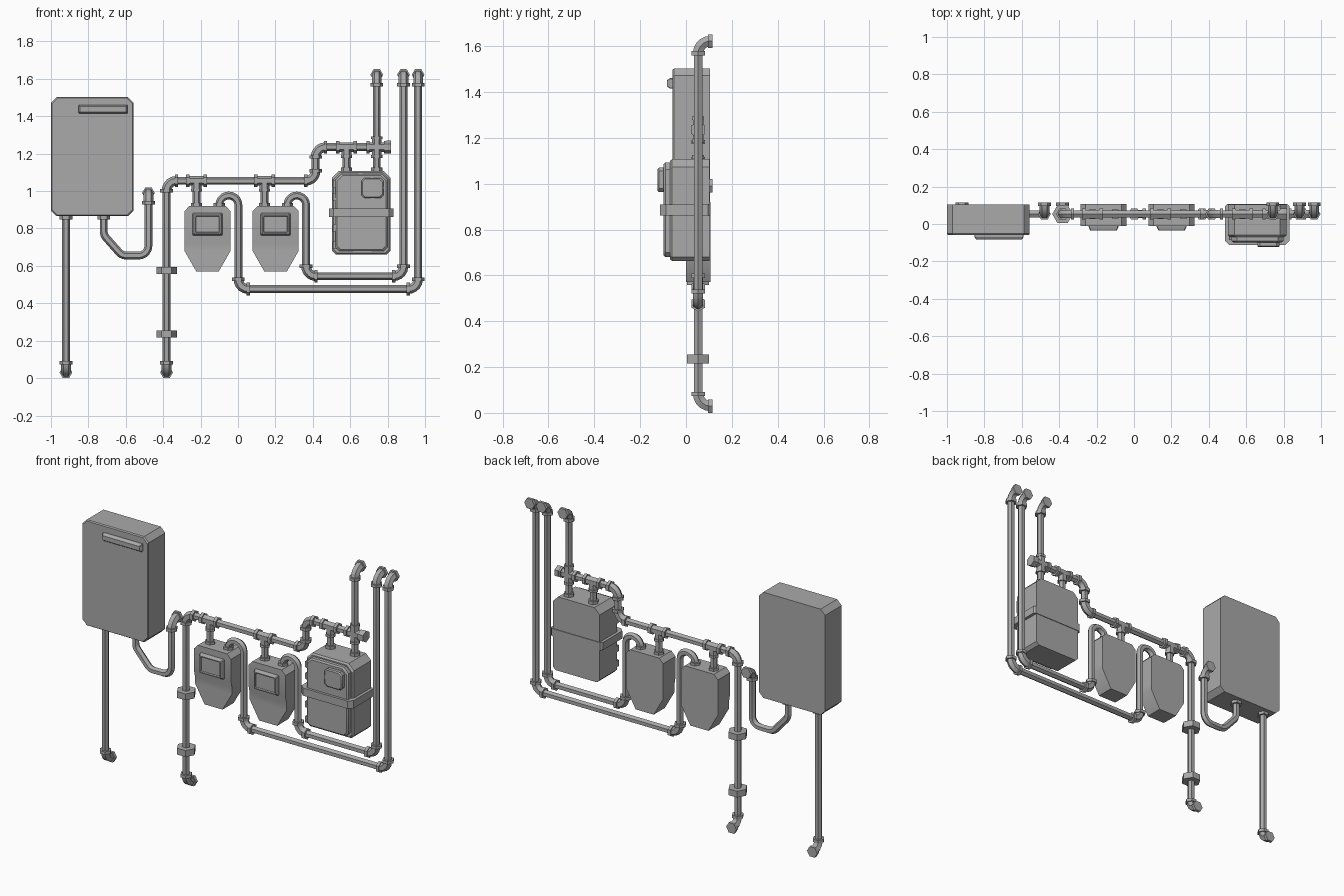
import bpy, bmesh, math
from mathutils import Vector

if "Cube" in bpy.data.objects:
    bpy.data.objects.remove(bpy.data.objects["Cube"], do_unlink=True)

GREY = (0.4, 0.4, 0.4, 1)
metal = bpy.data.materials.new("painted grey metal")
metal.use_nodes = True
metal.diffuse_color = GREY
metal.node_tree.nodes["Principled BSDF"].inputs["Base Color"].default_value = GREY

PY = 0.053                 # depth of the pipe plane
PIPE, FIT, FLANGE = 0.021, 0.026, 0.034
BEND = 0.053
WALL = 0.115               # where stub ends meet the wall


def loft(name, rings):
    """Bridge equal-length rings and cap both ends."""
    bm = bmesh.new()
    rows = [[bm.verts.new(p) for p in ring] for ring in rings]
    for a, b in zip(rows, rows[1:]):
        for i in range(len(a)):
            j = (i + 1) % len(a)
            bm.faces.new((a[i], a[j], b[j], b[i]))
    bm.faces.new(rows[0][::-1])
    bm.faces.new(rows[-1])
    bmesh.ops.recalc_face_normals(bm, faces=bm.faces)
    me = bpy.data.meshes.new(name)
    bm.to_mesh(me)
    bm.free()
    me.materials.append(metal)
    ob = bpy.data.objects.new(name, me)
    bpy.context.collection.objects.link(ob)
    return ob


def sweep(name, pts, r):
    """Six-sided tube along a path."""
    pts = [Vector(p) for p in pts]
    d = (pts[1] - pts[0]).normalized()
    ref = Vector((0, 0, 1)) if abs(d.x) > 0.7 else Vector((1, 0, 0))
    rings = []
    for i, p in enumerate(pts):
        t = (pts[min(i + 1, len(pts) - 1)] - pts[max(i - 1, 0)]).normalized()
        ref = d.rotation_difference(t) @ ref
        d = t
        side = t.cross(ref)
        rings.append([p + r * (ref * math.cos(a) + side * math.sin(a))
                      for a in (k * math.pi / 3 for k in range(6))])
    return loft(name, rings)


def flange(name, c, axis, r=FLANGE, half=0.009):
    c, axis = Vector(c), Vector(axis).normalized()
    return sweep(name, [c - axis * half, c + axis * half], r)


def bend(p, a, b, radius):
    """Arc points rounding the corner p between a and b."""
    d1, d2 = (p - a).normalized(), (b - p).normalized()
    th = d1.angle(d2)
    start = p - d1 * radius * math.tan(th / 2)
    n = (d2 - d1 * math.cos(th)) / math.sin(th)
    return [start + radius * (n * (1 - math.cos(f)) + d1 * math.sin(f))
            for f in (th * k / 5 for k in range(6))]


def run(name, pts, fitted=()):
    """Pipe run; corners listed in fitted get a thicker elbow and flanges."""
    pts = [Vector(p) for p in pts]
    path = [pts[0]]
    for i in range(1, len(pts) - 1):
        arc = bend(pts[i], pts[i - 1], pts[i + 1], BEND)
        path += arc
        if i in fitted:
            sweep(name + "_elbow", arc, FIT)
            flange(name + "_flange", arc[0], pts[i] - pts[i - 1])
            flange(name + "_flange", arc[-1], pts[i + 1] - pts[i])
    path.append(pts[-1])
    sweep(name, path, PIPE)


def P(x, z, y=PY):
    return (x, y, z)


def octagon(u0, u1, v0, v1, c0, c1):
    """Rectangle with corner cuts c0 at the bottom and c1 at the top."""
    return [(u0 + c0, v0), (u1 - c0, v0), (u1, v0 + c0), (u1, v1 - c1),
            (u1 - c1, v1), (u0 + c1, v1), (u0, v1 - c1), (u0, v0 + c0)]


def panel(name, box, cuts, layers):
    """Front-facing body: layers are (y, inset) pairs."""
    x0, x1, z0, z1 = box
    rings = []
    for y, k in layers:
        o = octagon(x0 + k, x1 - k, z0 + k, z1 - k, *cuts)
        rings.append([(u, y, v) for u, v in o])
    return loft(name, rings)


# Water heater cabinet with handle
panel("heater_cabinet", (-1, -0.558, 0.866, 1.502), (0.03, 0.03),
      [(0.105, 0), (-0.052, 0), (-0.059, 0.005)])
panel("heater_handle", (-0.853, -0.59, 1.415, 1.46), (0.003, 0.003),
      [(-0.055, 0), (-0.07, 0), (-0.083, 0.009)])

# Heater pipes
run("heater_drain", [P(-0.92, 0.87), P(-0.92, 0.03), P(-0.92, 0.03, WALL)], {1})
run("heater_trap", [P(-0.718, 0.87), P(-0.718, 0.765), P(-0.62, 0.655), P(-0.479, 0.655),
                    P(-0.479, 0.99), P(-0.479, 0.99, WALL)], {4})
for x in (-0.92, -0.718):
    flange("heater_outlet", P(x, 0.858), (0, 0, 1))

# Main supply from the wall up and across the header
run("supply_main", [P(-0.382, 0.03, WALL), P(-0.382, 0.03), P(-0.382, 1.055), P(0.415, 1.055),
                    P(0.415, 1.235), P(0.81, 1.235)], {1, 2, 3, 4})
for z in (0.235, 0.576):
    flange("supply_union", P(-0.382, z), (0, 0, 1), 0.055, 0.019)
flange("header_cap", P(0.805, 1.235), (1, 0, 0), 0.035, 0.012)


# Tees with a branch to each meter
def tee(x, z, bottom, arms=(-1,)):
    for s in (-1, 1):
        flange("tee_flange", P(x + s * 0.047, z), (1, 0, 0))
    sweep("tee_body", [P(x - 0.047, z), P(x + 0.047, z)], FIT)
    for s in arms:
        sweep("tee_neck", [P(x, z), P(x, z + s * 0.05)], FIT)
        flange("tee_neck_flange", P(x, z + s * 0.05), (0, 0, 1), 0.03, 0.007)
    sweep("meter_inlet", [P(x, z), P(x, bottom)], PIPE)
    flange("inlet_flange", P(x, bottom + 0.008), (0, 0, 1), 0.03, 0.012)


tee(-0.222, 1.055, 0.915)
tee(0.142, 1.055, 0.915)
tee(0.58, 1.235, 1.105)
tee(0.742, 1.235, 1.105, (-1, 1))


# Small meters: stacked cross-sections with a stepped front
def small_meter(cx):
    rings = []
    for z, hw, front in ((0.57, 0.06, 0.0), (0.68, 0.123, 0.0), (0.72, 0.123, 0.0),
                         (0.765, 0.123, -0.011), (0.893, 0.123, -0.011), (0.92, 0.097, -0.011)):
        rings.append([(cx - hw, front, z), (cx + hw, front, z),
                      (cx + hw, 0.106, z), (cx - hw, 0.106, z)])
    loft("small_meter_body", rings)
    panel("small_meter_window", (cx - 0.08, cx + 0.08, 0.762, 0.882), (0.004, 0.004),
          [(0, 0), (-0.015, 0), (-0.034, 0.009), (-0.034, 0.015), (-0.026, 0.018)])
    flange("outlet_flange", P(cx + 0.063, 0.923), (0, 0, 1), 0.03, 0.012)


small_meter(-0.163)
small_meter(0.201)

# Meter outlets, looping down, across and up to the wall
for name, x0, x1, low, x2 in (("outer_line", -0.1, 0.002, 0.476, 0.963),
                              ("inner_line", 0.264, 0.364, 0.545, 0.885)):
    cx = (x0 + x1) / 2
    arch = [P(cx - 0.05 * math.cos(a), 0.935 + 0.05 * math.sin(a))
            for a in (math.pi * k / 8 for k in range(9))]
    BEND = 0.0499
    run(name + "_arch", [P(x0, 0.91), P(x0, 0.976), P(x1, 0.976), P(x1, 0.8)])
    BEND = 0.053
    run(name, [P(x1, 0.81), P(x1, low), P(x2, low), P(x2, 1.622), P(x2, 1.622, WALL)], {1, 2, 3})
run("vent_riser", [P(0.742, 1.235), P(0.742, 1.622), P(0.742, 1.622, WALL)], {1})

# Large meter: body, front cover, belt, dial and hinges
panel("large_meter_body", (0.503, 0.815, 0.662, 1.107), (0.018, 0.035),
      [(0.103, 0), (-0.06, 0), (-0.07, 0.008)])
panel("large_meter_cover", (0.522, 0.8, 0.68, 1.092), (0.02, 0.03),
      [(-0.06, 0), (-0.09, 0), (-0.098, 0.008)])
belt = octagon(0.486, 0.832, -0.113, 0.107, 0.025, 0.012)
loft("large_meter_belt", [[(u, v, z) for u, v in belt] for z in (0.862, 0.908)])
panel("large_meter_dial", (0.66, 0.778, 0.963, 1.07), (0.015, 0.015),
      [(-0.09, 0), (-0.118, 0), (-0.124, 0.006)])
for z in (0.71, 0.8, 0.97, 1.04):
    panel("cover_hinge", (0.507, 0.53, z - 0.02, z + 0.02), (0.003, 0.003),
          [(-0.06, 0), (-0.085, 0)])

# Keep hard edges while smoothing bends
bpy.ops.object.select_all(action='DESELECT')
for ob in bpy.context.scene.objects:
    if ob.type == 'MESH' and metal.name in ob.data.materials:
        ob.select_set(True)
        bpy.context.view_layer.objects.active = ob
bpy.ops.object.shade_smooth_by_angle(angle=math.radians(32))
